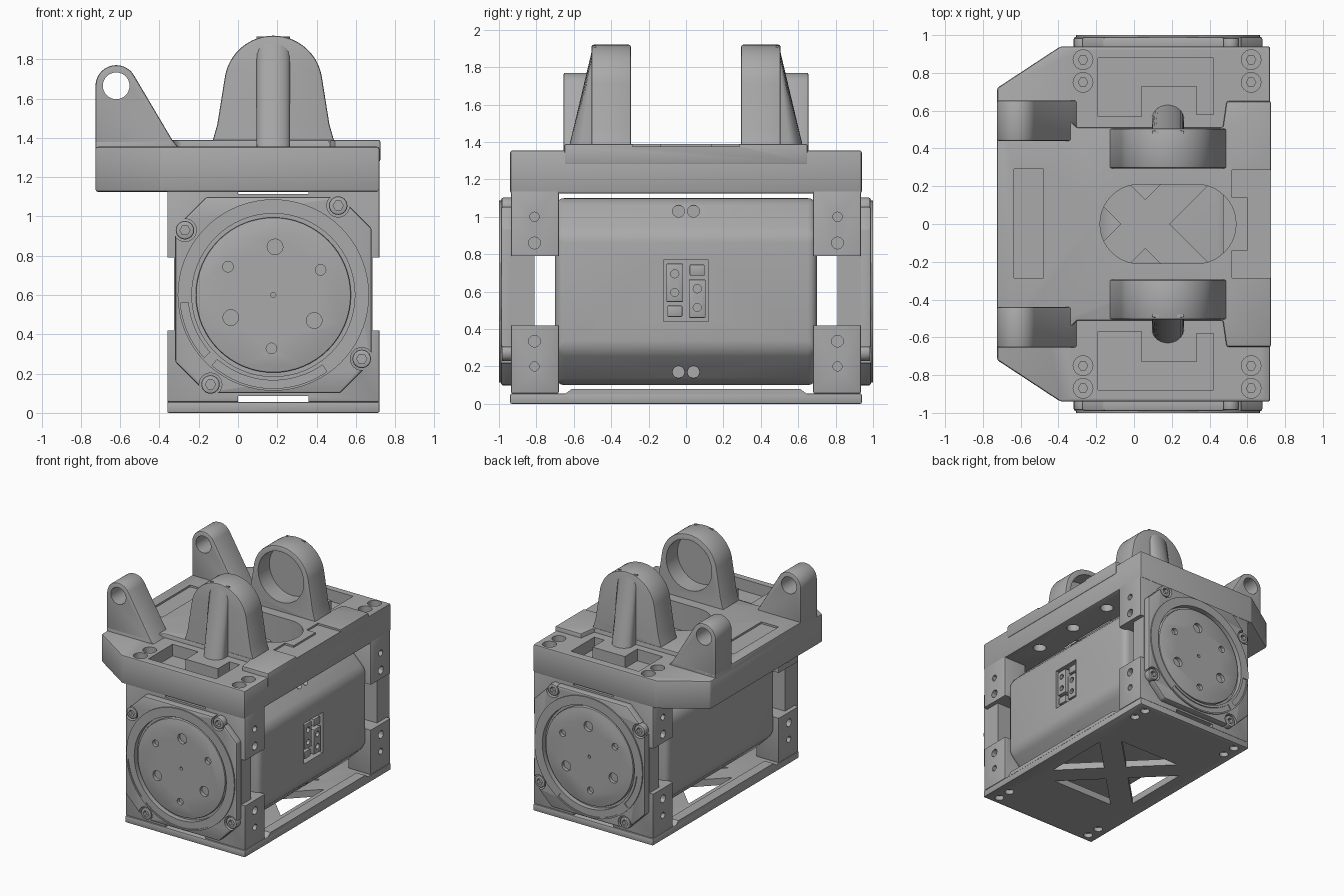
import bpy, bmesh
from math import sin, cos, pi, radians
from mathutils import Vector

if "Cube" in bpy.data.objects:
    bpy.data.objects.remove(bpy.data.objects["Cube"])

grey = bpy.data.materials.new("housing grey")
grey.use_nodes = True
GREY = (0.4, 0.4, 0.4, 1)
grey.diffuse_color = GREY
grey.node_tree.nodes["Principled BSDF"].inputs["Base Color"].default_value = GREY

CX, CZ = 0.18, 0.6      # drive axis
PLACE = {'x': lambda a, b, t: (t, a, b),
         'y': lambda a, b, t: (a, t, b),
         'z': lambda a, b, t: (a, b, t)}


def activate(ob):
    bpy.ops.object.select_all(action='DESELECT')
    bpy.context.view_layer.objects.active = ob
    ob.select_set(True)


def prism(name, pts, axis, lo, hi, bevel=0, seg=2):
    """Extrude a 2D outline along an axis, optionally with softened edges."""
    lo, hi = min(lo, hi), max(lo, hi)
    bm = bmesh.new()
    face = bm.faces.new([bm.verts.new(PLACE[axis](a, b, lo)) for a, b in pts])
    res = bmesh.ops.extrude_face_region(bm, geom=[face])
    moved = [v for v in res['geom'] if isinstance(v, bmesh.types.BMVert)]
    bmesh.ops.translate(bm, verts=moved, vec=Vector(PLACE[axis](0, 0, hi - lo)))
    bmesh.ops.recalc_face_normals(bm, faces=bm.faces)
    me = bpy.data.meshes.new(name)
    bm.to_mesh(me)
    bm.free()
    me.materials.append(grey)
    ob = bpy.data.objects.new(name, me)
    bpy.context.collection.objects.link(ob)
    if bevel:
        mod = ob.modifiers.new("soften", 'BEVEL')
        mod.width, mod.segments = bevel, seg
        mod.angle_limit = radians(28)
        activate(ob)
        bpy.ops.object.modifier_apply(modifier=mod.name)
    return ob


def rect(a0, a1, b0, b1):
    return [(a0, b0), (a1, b0), (a1, b1), (a0, b1)]


def arc(a, b, r, start=0, end=360, n=32):
    full = end - start == 360
    steps = n if full else n + 1
    return [(a + r * cos(radians(start + (end - start) * i / n)),
             b + r * sin(radians(start + (end - start) * i / n))) for i in range(steps)]


def octagon(half, c):
    return [(CX + sx * u, CZ + sy * v) for sx, sy, u, v in
            [(1, 1, half, half - c), (1, 1, half - c, half), (-1, 1, half - c, half), (-1, 1, half, half - c),
             (-1, -1, half, half - c), (-1, -1, half - c, half), (1, -1, half - c, half), (1, -1, half, half - c)]]


def cut(ob, pts, axis, lo, hi, bevel=0):
    """Subtract a prism from a part."""
    tool = prism("cutter", pts, axis, lo, hi, bevel)
    mod = ob.modifiers.new("cut", 'BOOLEAN')
    mod.operation, mod.solver, mod.object = 'DIFFERENCE', 'EXACT', tool
    activate(ob)
    bpy.ops.object.modifier_apply(modifier=mod.name)
    bpy.data.objects.remove(tool)


def cut_truss(ob, cx, half, gap, lo, hi):
    """Four triangular openings that leave an X of bars."""
    for k in range(4):
        c, s = cos(k * pi / 2), sin(k * pi / 2)
        tri = [(gap, 0), (half, half - gap), (half, gap - half)]
        cut(ob, [(cx + a * c - b * s, a * s + b * c) for a, b in tri], 'z', lo, hi)


# Motor body with side screws and connector pocket
motor = prism("motor_body", octagon(0.5, 0.19), 'y', -0.7, 0.7, 0.05, 4)
for y in (-0.04, 0.04):
    for z in (0.17, 1.03):
        cut(motor, arc(y, z, 0.032, n=16), 'x', 0.5, 0.8)
cut(motor, rect(-0.12, 0.12, 0.44, 0.77), 'x', 0.6, 0.8)
for s in (-1, 1):
    mid = CZ + 0.005
    big = rect(s * 0.015, s * 0.105, *sorted((mid - s * 0.145, mid + s * 0.06)))
    small = rect(s * 0.02, s * 0.1, *sorted((mid + s * 0.08, mid + s * 0.14)))
    plug = prism("connector_plug", big, 'x', 0.6, 0.675, 0.006)
    for dz in (-0.09, 0.01):
        cut(plug, arc(s * 0.06, mid + s * dz, 0.022, n=12), 'x', 0.65, 0.7)
    prism("signal_plug", small, 'x', 0.6, 0.67, 0.006)

# Base plate with X truss
base = prism("base_plate", rect(-0.36, 0.72, -0.94, 0.94), 'z', 0, 0.055, 0.008)
cut_truss(base, CX, 0.4, 0.12, -0.1, 0.2)
for s in (-1, 1):
    for x in (-0.27, 0.62):
        for y in (0.75, 0.87):
            cut(base, arc(x, s * y, 0.035, n=16), 'z', -0.1, 0.035)
for x0, x1 in ((-0.36, -0.28), (0.64, 0.72)):
    prism("base_rail", [(-0.65, 0.05), (0.65, 0.05), (0.61, 0.08), (-0.61, 0.08)], 'x', x0, x1)

# End frames, flanges and output discs
for s in (-1, 1):
    frame = prism("end_frame", rect(-0.36, 0.72, 0.055, 1.14), 'y', s * 0.68, s * 0.935, 0.008)
    cut(frame, rect(-0.16, 0.52, -0.1, 1.3), 'y', s * 0.6, s * 0.81)
    cut(frame, rect(-0.5, 0.9, 0.42, 0.79), 'y', s * 0.6, s * 0.81)
    for x0, x1 in ((-0.5, -0.325), (0.685, 0.9)):
        cut(frame, rect(x0, x1, 0.42, 0.79), 'y', s * 0.6, s * 1.1)
    for z0, z1 in ((0, 0.085), (1.115, 1.2)):
        cut(frame, rect(0, 0.36, z0, z1), 'y', s * 0.6, s * 1.1)
    for z in (0.2, 0.335, 0.86, 1.0):
        r = 0.032 if 0.3 < z < 0.9 else 0.025
        for x0, x1 in ((-0.5, -0.32), (0.68, 0.9)):
            cut(frame, arc(s * 0.81, z, r, n=12), 'x', x0, x1)

    flange = prism("end_flange", octagon(0.5, 0.16), 'y', s * 0.92, s * 0.99, 0.012)
    cut(flange, arc(CX, CZ, 0.415, n=64), 'y', s * 0.96, s * 1.1)
    for x, z in ((-0.27, 0.93), (0.51, 1.055), (0.63, 0.275), (-0.14, 0.145)):
        cut(flange, arc(x, z, 0.058, n=24), 'y', s * 0.9, s * 1.1)
        screw = prism("flange_screw", arc(x, z, 0.047, n=24), 'y', s * 0.92, s * 0.985, 0.008)
        cut(screw, arc(x, z, 0.026, n=6), 'y', s * 0.955, s * 1.1)
    ring = prism("flange_ring", arc(CX, CZ, 0.487, n=72), 'y', s * 0.96, s * 1.0)
    cut(ring, arc(CX, CZ, 0.415, n=64), 'y', s * 0.9, s * 1.1)
    for x, z in ((-0.27, 0.93), (0.51, 1.055), (0.63, 0.275), (-0.14, 0.145)):
        cut(ring, arc(x, z, 0.058, n=24), 'y', s * 0.9, s * 1.1)
    for a0, a1 in ((185, 222), (229, 305)):
        slot = arc(CX, CZ, 0.475, a0, a1, 20) + arc(CX, CZ, 0.435, a1, a0, 20)
        cut(ring, slot, 'y', s * 0.992, s * 1.1)

    disc = prism("output_disc", arc(CX, CZ, 0.395, n=64), 'y', s * 0.93, s * 0.988, 0.008)
    for k in range(6):
        a = radians(88 + 60 * k)
        r, d = (0.04, 0.245) if k % 2 == 0 else (0.027, 0.272)
        cut(disc, arc(CX + d * cos(a), CZ + d * sin(a), r, n=20), 'y', s * 0.955, s * 1.1)
    cut(disc, arc(CX, CZ, 0.013, n=12), 'y', s * 0.95, s * 1.1)

# Top block with oval window, truss floor, pockets and screw holes
outline = [(0.72, -0.94), (0.72, 0.94), (-0.39, 0.94), (-0.725, 0.72),
           (-0.725, -0.72), (-0.39, -0.94)]
oval = arc(0.33, 0, 0.21, -90, 90, 20) + arc(0.03, 0, 0.21, 90, 270, 20)
block = prism("top_block", outline, 'z', 1.125, 1.355, 0.012)
cut(block, oval, 'z', 1.17, 1.5)
cut_truss(block, 0.06, 0.41, 0.13, 1.0, 1.18)
for s in (-1, 1):
    pocket = [(-0.19, 0.88), (0.42, 0.88), (0.42, 0.58), (0.33, 0.58),
              (0.33, 0.73), (0.04, 0.73), (0.04, 0.57), (-0.19, 0.57)]
    cut(block, [(x, s * y) for x, y in pocket], 'z', 1.26, 1.5)
    for x in (-0.27, 0.62):
        for y in (0.75, 0.87):
            cut(block, arc(x, s * y, 0.052, n=24), 'z', 1.29, 1.5)
            cut(block, arc(x, s * y, 0.025, n=6), 'z', 1.25, 1.5)
for y in (-0.4, 0, 0.4):
    cut(block, arc(0.61, y, 0.05, n=24), 'z', 1.0, 1.19)

# Raised deck on the block
half = [(0.725, 0.65), (0.49, 0.65), (0.47, 0.51), (-0.3, 0.51), (-0.33, 0.54),
        (-0.33, 0.655), (-0.725, 0.655)]
deck = prism("raised_deck", half + [(x, -y) for x, y in reversed(half)], 'z', 1.28, 1.39, 0.01)
cut(deck, oval, 'z', 1.2, 1.5)
notch = [(0.9, -0.285), (0.9, 0.285), (0.52, 0.285), (0.52, 0.14), (0.6, 0.14),
         (0.6, -0.14), (0.52, -0.14), (0.52, -0.285)]
cut(deck, notch, 'z', 1.375, 1.5)
cut(deck, rect(-0.635, -0.48, -0.285, 0.29), 'z', 1.375, 1.5)

# Bearing arches with outer ribs, and pivot ears
arch = [(0.5, 1.35), (0.485, 1.4), (0.465, 1.47)] + arc(CX, 1.67, 0.25, 10, 170, 32) \
    + [(-0.105, 1.47), (-0.125, 1.4), (-0.14, 1.35)]
ear = arc(-0.62, 1.665, 0.105, 30, 180, 20) + [(-0.725, 1.35), (-0.3, 1.35), (-0.335, 1.39)]
for s in (-1, 1):
    holder = prism("bearing_arch", arch, 'y', s * 0.295, s * 0.505, 0.01)
    cut(holder, arc(CX, 1.67, 0.205, n=48), 'y', s * 0.2, s * 0.44)
    # the rib narrows to a rounded nose and leans into the arch crown
    nose = [(CX + 0.085, s * 0.48)] + [(x, s * y) for x, y in arc(CX, 0.565, 0.085, 0, 180, 14)] \
        + [(CX - 0.085, s * 0.48)]
    rib = prism("arch_rib", nose, 'z', 1.27, 1.915)
    for v in rib.data.vertices:
        if v.co.z > 1.5:
            v.co.y = s * (0.48 + (abs(v.co.y) - 0.48) * 0.1)
    lug = prism("pivot_ear", ear, 'y', s * 0.44, s * 0.655, 0.01)
    cut(lug, arc(-0.62, 1.665, 0.068, n=32), 'y', s * 0.3, s * 0.8)

# Smooth curved faces while keeping edges crisp
for ob in bpy.context.scene.objects:
    if ob.type == 'MESH':
        activate(ob)
        bpy.ops.object.shade_smooth_by_angle(angle=radians(30))
